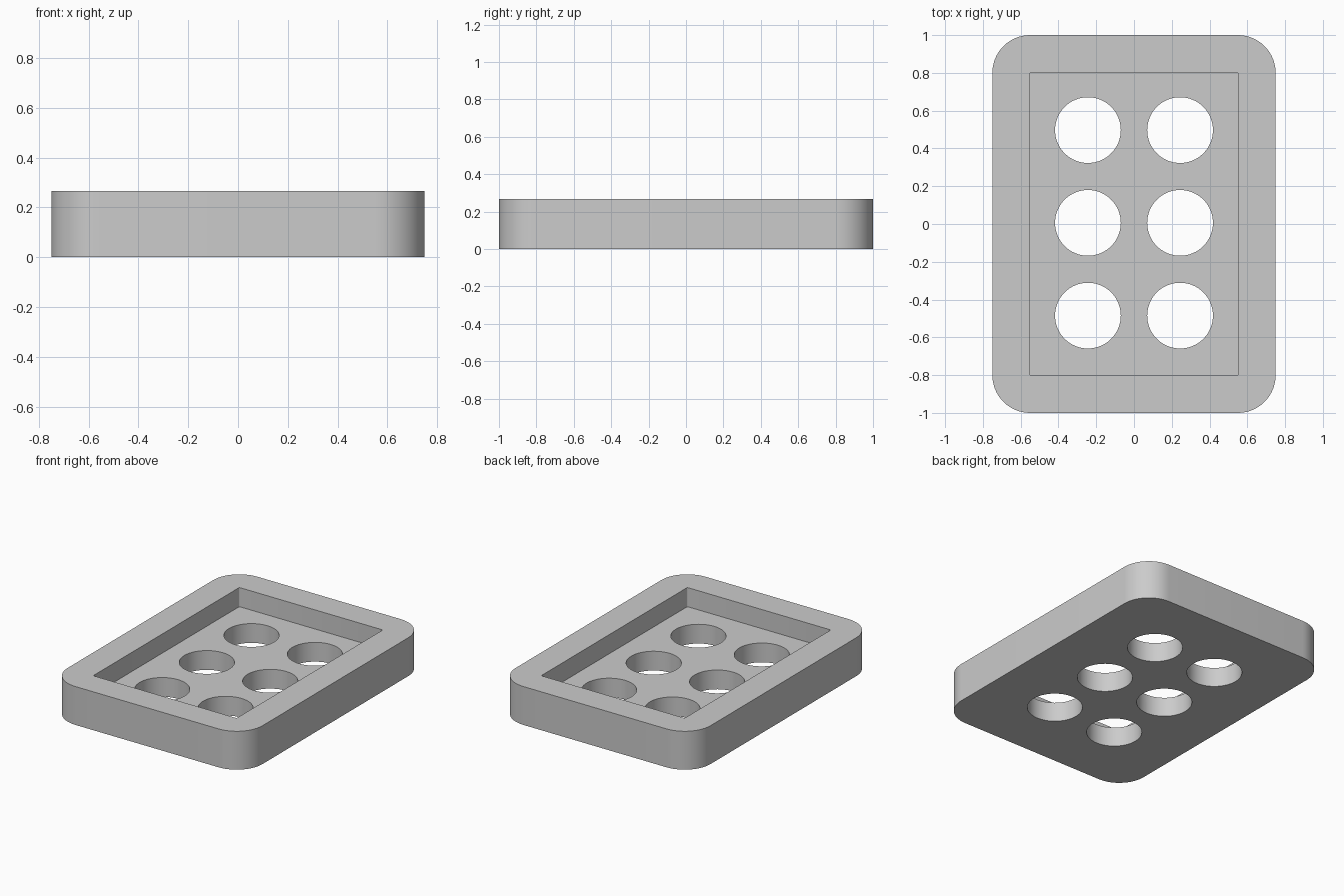
import bpy
import bmesh
from math import cos, sin, pi, radians

old = bpy.data.objects.get("Cube")
if old:
    bpy.data.objects.remove(old, do_unlink=True)

HEIGHT = 0.267
FLOOR = 0.134

grey = bpy.data.materials.new("plain grey")
grey.use_nodes = True
colour = (0.6, 0.6, 0.6, 1)
grey.diffuse_color = colour
grey.node_tree.nodes["Principled BSDF"].inputs["Base Color"].default_value = colour


def rounded_outline(hx, hy, radius, steps):
    """Counter-clockwise rectangle outline with arc corners."""
    points = []
    for i, (sx, sy) in enumerate([(1, 1), (-1, 1), (-1, -1), (1, -1)]):
        for k in range(steps + 1):
            a = (i + k / steps) * pi / 2
            points.append((sx * (hx - radius) + radius * cos(a),
                           sy * (hy - radius) + radius * sin(a)))
    return points


def circle_outline(cx, cy, radius, steps=64):
    return [(cx + radius * cos(2 * pi * k / steps),
             cy + radius * sin(2 * pi * k / steps)) for k in range(steps)]


def prism(name, outlines, z0, z1):
    """Extrude one or more closed outlines from z0 to z1."""
    bm = bmesh.new()
    for outline in outlines:
        low = [bm.verts.new((x, y, z0)) for x, y in outline]
        high = [bm.verts.new((x, y, z1)) for x, y in outline]
        bm.faces.new(low[::-1])
        bm.faces.new(high)
        for i in range(len(low)):
            j = (i + 1) % len(low)
            bm.faces.new((low[i], low[j], high[j], high[i]))
    mesh = bpy.data.meshes.new(name)
    bm.to_mesh(mesh)
    bm.free()
    mesh.materials.append(grey)
    obj = bpy.data.objects.new(name, mesh)
    bpy.context.collection.objects.link(obj)
    return obj


# Rounded tray block
tray = prism("tray", [rounded_outline(0.75, 1.0, 0.2, 16)], 0, HEIGHT)

# Cutters: shallow recess and a grid of six through holes
recess = prism("recess_cutter", [rounded_outline(0.552, 0.803, 0.008, 3)],
               FLOOR, HEIGHT + 0.1)
holes = prism("hole_cutter",
              [circle_outline(x, 0.006 + row * 0.491, 0.174)
               for x in (-0.244, 0.244) for row in (-1, 0, 1)],
              -0.1, HEIGHT + 0.2)

bpy.ops.object.select_all(action='DESELECT')
bpy.context.view_layer.objects.active = tray
tray.select_set(True)
for cutter in (recess, holes):
    cutter.hide_render = True
    cut = tray.modifiers.new(cutter.name, 'BOOLEAN')
    cut.operation = 'DIFFERENCE'
    cut.solver = 'EXACT'
    cut.object = cutter
    bpy.ops.object.modifier_apply(modifier=cut.name)
    bpy.data.objects.remove(cutter, do_unlink=True)

# Smooth round walls, crisp rims
bpy.ops.object.shade_smooth_by_angle(angle=radians(35))
